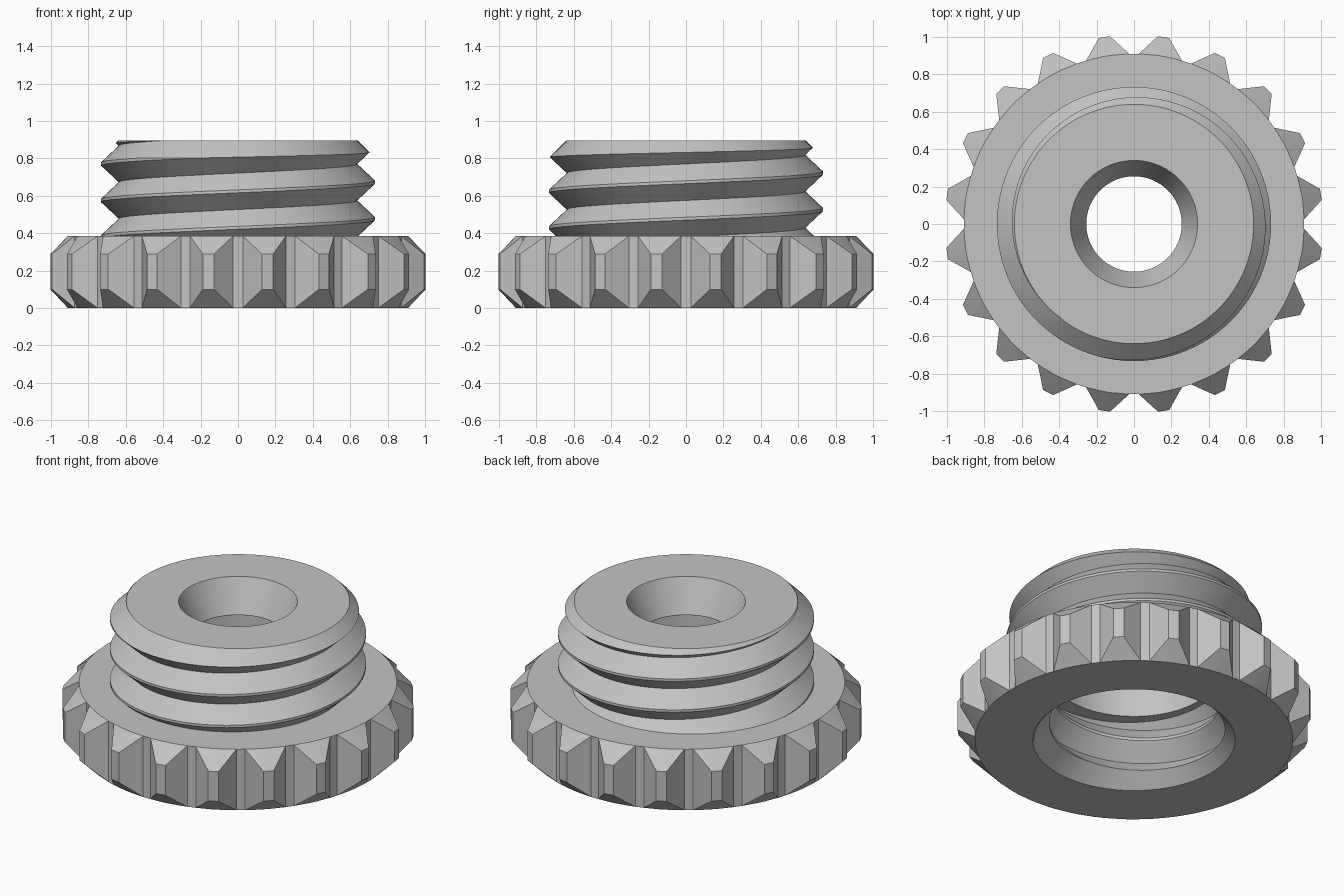
import bpy, bmesh
from math import cos, sin, pi, radians

if "Cube" in bpy.data.objects:
    bpy.data.objects.remove(bpy.data.objects["Cube"], do_unlink=True)

STEPS = 96
TEETH = 20
HEIGHT = 0.895
FLANGE_TOP = 0.385

metal = bpy.data.materials.new("grey_metal")
metal.use_nodes = True
GREY = (0.55, 0.55, 0.55, 1)
metal.diffuse_color = GREY
metal.node_tree.nodes["Principled BSDF"].inputs["Base Color"].default_value = GREY


def polar(r, a, z):
    return (r * cos(a), r * sin(a), z)


def finish(name, bm):
    bmesh.ops.recalc_face_normals(bm, faces=bm.faces[:])
    mesh = bpy.data.meshes.new(name)
    bm.to_mesh(mesh)
    bm.free()
    mesh.materials.append(metal)
    obj = bpy.data.objects.new(name, mesh)
    bpy.context.collection.objects.link(obj)
    return obj


def lathe(name, profile):
    """Closed solid of revolution with flat ends."""
    bm = bmesh.new()
    rings = [[bm.verts.new(polar(r, 2 * pi * i / STEPS, z)) for i in range(STEPS)]
             for r, z in profile]
    for low, high in zip(rings, rings[1:]):
        for i in range(STEPS):
            k = (i + 1) % STEPS
            bm.faces.new((low[i], low[k], high[k], high[i]))
    bm.faces.new(rings[0])
    bm.faces.new(rings[-1])
    return finish(name, bm)


def thread(name, profile, pitch, z0, turns):
    """Solid right-handed screw; profile is (fraction of pitch, radius)."""
    bm = bmesh.new()
    n = len(profile)
    cols = []
    for i in range(STEPS):
        rise = z0 + pitch * i / STEPS
        cols.append([bm.verts.new(polar(r, 2 * pi * i / STEPS, rise + pitch * (t + f)))
                     for t in range(turns) for f, r in profile])
    rows = n * turns
    for i in range(STEPS):
        shift = n if i == STEPS - 1 else 0
        a, b = cols[i], cols[(i + 1) % STEPS]
        for j in range(rows - 1 - shift):
            bm.faces.new((a[j], b[j + shift], b[j + 1 + shift], a[j + 1]))
    # Close both ends with a fan to the axis
    middle = z0 + pitch * (turns + 1) / 2
    bottom = bm.verts.new((0, 0, z0))
    top = bm.verts.new((0, 0, z0 + pitch * (turns + 1)))
    for e in [e for e in bm.edges if e.is_boundary]:
        hub = bottom if e.verts[0].co.z < middle else top
        bm.faces.new((e.verts[0], e.verts[1], hub))
    return finish(name, bm)


def knurled_flange(name):
    """Toothed disc whose teeth are chamfered towards both faces."""
    bm = bmesh.new()
    valley, tip = 0.91, 1.012
    pitch = 2 * pi / TEETH
    half_valley, half_tip = radians(1.6), radians(1.7)
    cols = []
    for t in range(TEETH):
        a = t * pitch
        for angle, r in ((a - half_valley, valley), (a + half_valley, valley),
                         (a + pitch / 2 - half_tip, tip), (a + pitch / 2 + half_tip, tip)):
            cols.append([bm.verts.new(polar(rad, angle, z)) for rad, z in
                         ((valley, 0), (r, 0.1), (r, 0.288), (valley, FLANGE_TOP))])
    count = len(cols)
    for i in range(count):
        a, b = cols[i], cols[(i + 1) % count]
        bm.faces.new((a[1], b[1], b[2], a[2]))
        for edge, mid in ((0, 1), (3, 2)):
            if i % 4 == 1:      # rising side
                bm.faces.new((a[edge], a[mid], b[mid]))
                bm.faces.new((a[edge], b[mid], b[edge]))
            elif i % 4 == 3:    # falling side
                bm.faces.new((b[edge], b[mid], a[mid]))
                bm.faces.new((b[edge], a[mid], a[edge]))
            else:
                bm.faces.new((a[edge], b[edge], b[mid], a[mid]))
    bm.faces.new([c[0] for c in cols])
    bm.faces.new([c[3] for c in cols])
    return finish(name, bm)


def combine(target, other, operation):
    other.hide_render = True
    mod = target.modifiers.new("combine", "BOOLEAN")
    mod.operation = operation
    mod.solver = "EXACT"
    mod.object = other
    bpy.ops.object.select_all(action="DESELECT")
    bpy.context.view_layer.objects.active = target
    target.select_set(True)
    bpy.ops.object.modifier_apply(modifier=mod.name)
    bpy.data.objects.remove(other, do_unlink=True)


# Outer screw, trimmed flat on top with a chamfered lead-in
stem = thread("threaded_stem", [(0, 0.637), (0.46, 0.733), (0.54, 0.733)], 0.195, -0.01, 6)
combine(stem, lathe("stem_limit", [(0.8, 0.25), (0.8, HEIGHT - 0.16),
                                   (0.64, HEIGHT)]), "INTERSECT")

# Knurled flange joined to the screw
body = knurled_flange("knurled_threaded_bushing")
combine(body, stem, "UNION")

# Inner thread, stopping below a plain bore
socket = thread("socket_cutter", [(0, 0.485), (0.08, 0.485), (0.54, 0.575)], 0.22, -0.303, 5)
combine(socket, lathe("socket_limit", [(0.8, -0.6), (0.8, 0.43)]), "INTERSECT")
combine(body, socket, "DIFFERENCE")

# Bottom countersink, plain bore and flared top hole
bore = lathe("bore_cutter", [(0.68, -0.1), (0.475, 0.105), (0.475, 0.69), (0.255, 0.69),
                             (0.255, 0.695), (0.34, HEIGHT), (0.361, HEIGHT + 0.05)])
combine(body, bore, "DIFFERENCE")

bpy.ops.object.select_all(action="DESELECT")
body.select_set(True)
bpy.context.view_layer.objects.active = body
bpy.ops.object.shade_smooth_by_angle(angle=radians(15))
